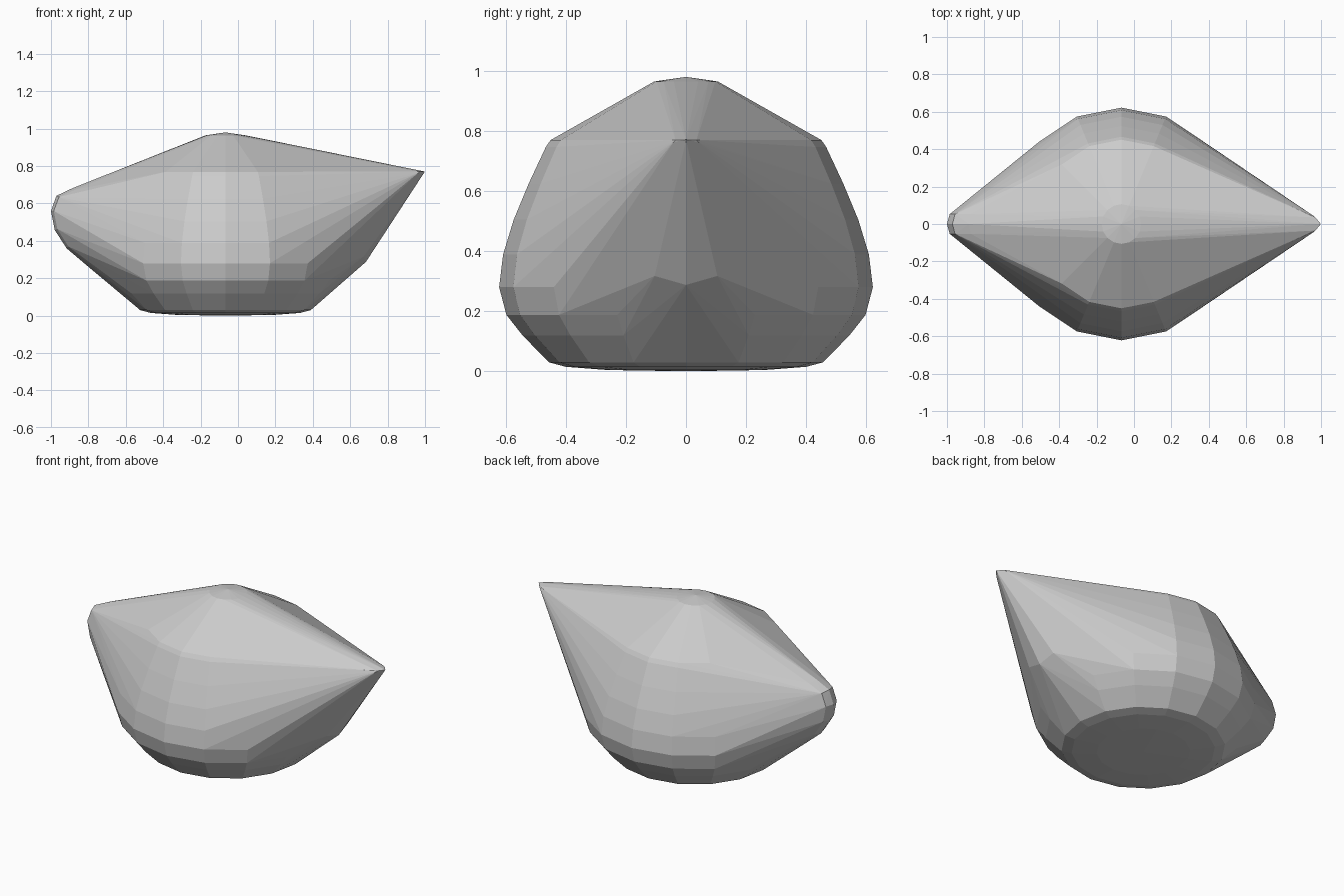
import bpy, bmesh, math

if "Cube" in bpy.data.objects:
    bpy.data.objects.remove(bpy.data.objects["Cube"])

S = 0.311      # design units to scene units
DX = -0.067    # body axis position
STEPS = [0, 0.25, 0.5, 0.75, 1]
points = set()


def bez(p, t):
    w = ((1 - t) ** 3, 3 * t * (1 - t) ** 2, 3 * t * t * (1 - t), t ** 3)
    return [sum(a * q[i] for a, q in zip(w, p)) for i in range(len(p[0]))]


def add(x, y, z):
    points.add((round(x * S + DX, 5), round(y * S, 5), round(z * S, 5)))


def revolve(profile, sides=16):
    for t in STEPS:
        r, z = bez(profile, t)
        for k in range(sides):
            a = 2 * math.pi * k / sides
            add(r * math.cos(a), r * math.sin(a), z)


def sweep(inner, outer, widths):
    # tube between an inner and an outer curve, mirrored across y
    for t in STEPS:
        xi, zi = bez(inner, t)
        xo, zo = bez(outer, t)
        w = bez([(v,) for v in widths], t)[0]
        for u in STEPS:
            x, y, z = bez([(xi, 0, zi), (xi, w, zi), (xo, w, zo), (xo, 0, zo)], u)
            add(x, y, z)
            add(x, -y, z)


# round body: knob, rim, upper side, lower side, base
revolve([(0, 3.15), (0.8, 3.15), (0, 2.85), (0.2, 2.7)])
revolve([(1.4, 2.4), (1.3375, 2.531), (1.4375, 2.531), (1.5, 2.4)])
revolve([(1.5, 2.4), (1.75, 1.875), (2, 1.35), (2, 0.9)])
revolve([(2, 0.9), (2, 0.45), (1.5, 0.225), (1.5, 0.15)])
revolve([(1.5, 0.15), (1.5, 0.075), (1.425, 0), (0, 0)])

# pointed end and its lip
sweep([(1.7, 1.425), (2.6, 1.425), (2.3, 2.1), (2.7, 2.4)],
      [(1.7, 0.6), (3.1, 0.825), (2.4, 2.025), (3.3, 2.4)],
      (0.66, 0.66, 0.25, 0.25))
sweep([(2.7, 2.4), (2.8, 2.475), (2.9, 2.475), (2.8, 2.4)],
      [(3.3, 2.4), (3.525, 2.494), (3.45, 2.5125), (3.2, 2.4)],
      (0.25, 0.25, 0.15, 0.15))

# blunt end, upper and lower halves
sweep([(-1.6, 2.025), (-2.3, 2.025), (-2.7, 2.025), (-2.7, 1.8)],
      [(-1.5, 2.25), (-2.5, 2.25), (-3, 2.25), (-3, 1.8)], (0.3,) * 4)
sweep([(-2.7, 1.8), (-2.7, 1.575), (-2.5, 1.125), (-2, 0.9)],
      [(-3, 1.8), (-3, 1.35), (-2.65, 0.9375), (-1.9, 0.6)], (0.3,) * 4)

# faceted shell wrapped around all the curves
bm = bmesh.new()
for p in sorted(points):
    bm.verts.new(p)
bmesh.ops.convex_hull(bm, input=bm.verts[:])
bmesh.ops.delete(bm, geom=[v for v in bm.verts if not v.link_faces], context='VERTS')
bmesh.ops.recalc_face_normals(bm, faces=bm.faces[:])
mesh = bpy.data.meshes.new("faceted_shell")
bm.to_mesh(mesh)
bm.free()
shell = bpy.data.objects.new("faceted_shell", mesh)
bpy.context.collection.objects.link(shell)
